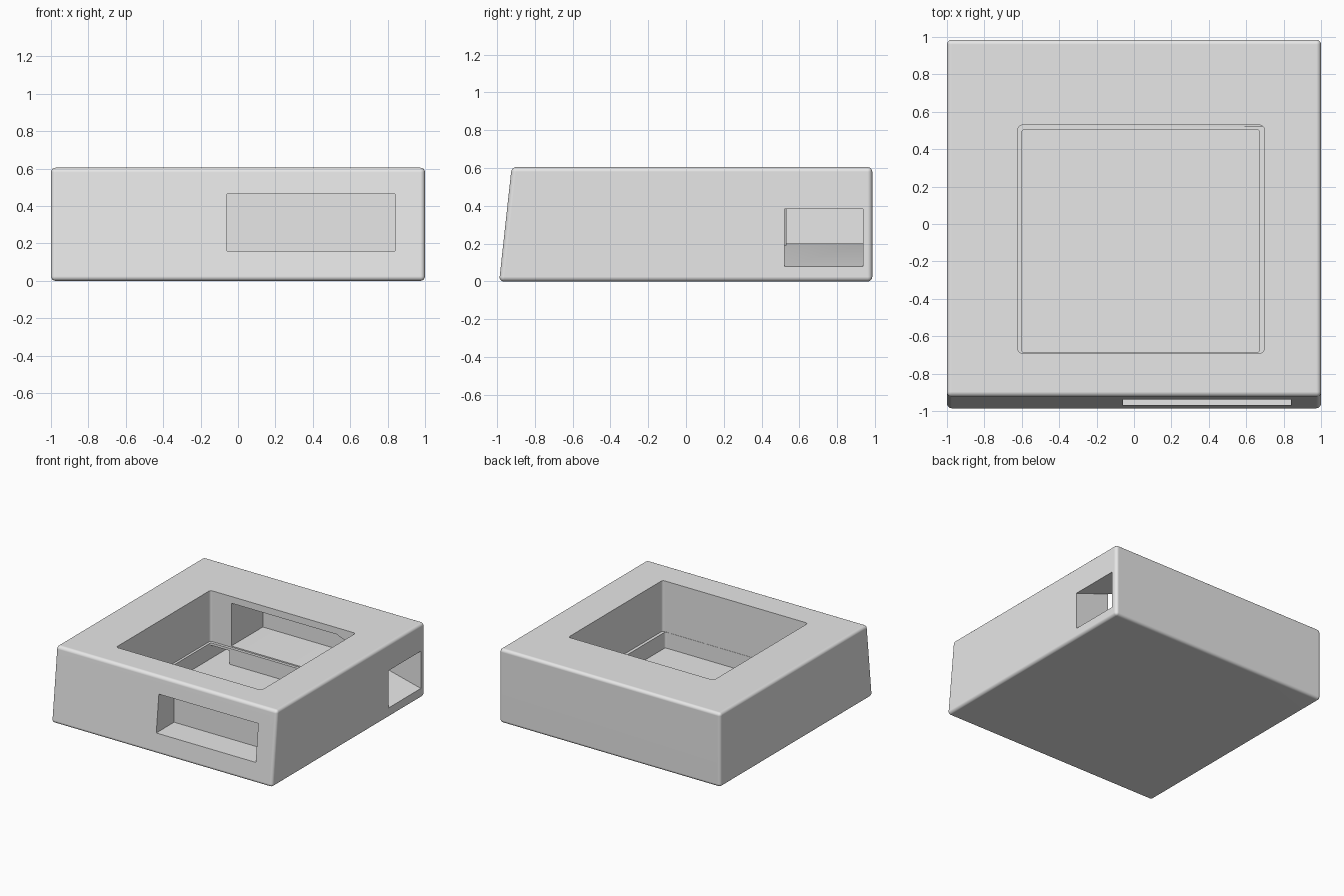
import bpy
import bmesh
import math
from mathutils import Vector

old = bpy.data.objects.get("Cube")
if old:
    bpy.data.objects.remove(old, do_unlink=True)

GREY = (0.8, 0.8, 0.8, 1.0)
grey = bpy.data.materials.new("plain_grey")
grey.use_nodes = True
grey.diffuse_color = GREY
grey.node_tree.nodes["Principled BSDF"].inputs["Base Color"].default_value = GREY


def prism(name, profile, axis, start, end, radius=0.0, vertical_only=False):
    """Extrude a 2D profile along the x, y or z axis, optionally rounding edges."""
    place = {
        "x": lambda u, v, d: Vector((d, u, v)),
        "y": lambda u, v, d: Vector((u, d, v)),
        "z": lambda u, v, d: Vector((u, v, d)),
    }[axis]
    bm = bmesh.new()
    face = bm.faces.new([bm.verts.new(place(u, v, start)) for u, v in profile])
    grown = bmesh.ops.extrude_face_region(bm, geom=[face])
    moved = [g for g in grown["geom"] if isinstance(g, bmesh.types.BMVert)]
    bmesh.ops.translate(bm, verts=moved, vec=place(0, 0, end - start))
    bmesh.ops.recalc_face_normals(bm, faces=bm.faces[:])
    if radius:
        edges = [e for e in bm.edges if not vertical_only
                 or abs(e.verts[0].co.z - e.verts[1].co.z) > 0.05]
        bmesh.ops.bevel(bm, geom=edges, offset=radius, segments=5,
                        profile=0.5, affect="EDGES", clamp_overlap=True)
        bmesh.ops.recalc_face_normals(bm, faces=bm.faces[:])
    mesh = bpy.data.meshes.new(name)
    bm.to_mesh(mesh)
    bm.free()
    mesh.materials.append(grey)
    obj = bpy.data.objects.new(name, mesh)
    bpy.context.scene.collection.objects.link(obj)
    return obj


def rect(u0, u1, v0, v1):
    return [(u0, v0), (u1, v0), (u1, v1), (u0, v1)]


# Outer block with a leaning front face
housing = prism("housing", [(-0.988, 0), (0.985, 0), (0.985, 0.605), (-0.922, 0.605)],
                "x", -1, 1, radius=0.025)

# Openings cut out of the block
cutters = [
    # Upper tray opening
    prism("tray_opening", rect(-0.62, 0.695, -0.69, 0.528), "z", 0.19, 0.8, 0.02, True),
    # Slightly narrower recess below the ledge
    prism("lower_recess", rect(-0.6, 0.67, -0.688, 0.505), "z", 0.06, 0.3, 0.015, True),
    # Undercut at the back of the recess
    prism("recess_undercut", rect(-0.6, -0.43, 0.4, 0.85), "z", 0.06, 0.17),
    # Shallow window in the front
    prism("front_window", rect(-0.06, 0.84, 0.16, 0.465), "y", -1.2, -0.74),
    # Chute behind the tray, sloping down to the side exit
    prism("side_chute", [(-0.43, 0.2), (0.52, 0.2), (1.1, 0.055),
                         (1.1, 0.35), (0.52, 0.55), (-0.43, 0.55)], "y", 0.52, 0.935),
]

bpy.ops.object.select_all(action="DESELECT")
housing.select_set(True)
bpy.context.view_layer.objects.active = housing
for cutter in cutters:
    cutter.hide_render = True
    cut = housing.modifiers.new(cutter.name, "BOOLEAN")
    cut.operation = "DIFFERENCE"
    cut.solver = "EXACT"
    cut.object = cutter
    bpy.ops.object.modifier_apply(modifier=cut.name)
    bpy.data.objects.remove(cutter, do_unlink=True)

# Smooth rounded edges while large faces stay flat
bpy.ops.object.shade_smooth_by_angle(angle=math.radians(30))
weighted = housing.modifiers.new("flat_faces", "WEIGHTED_NORMAL")
weighted.keep_sharp = True
